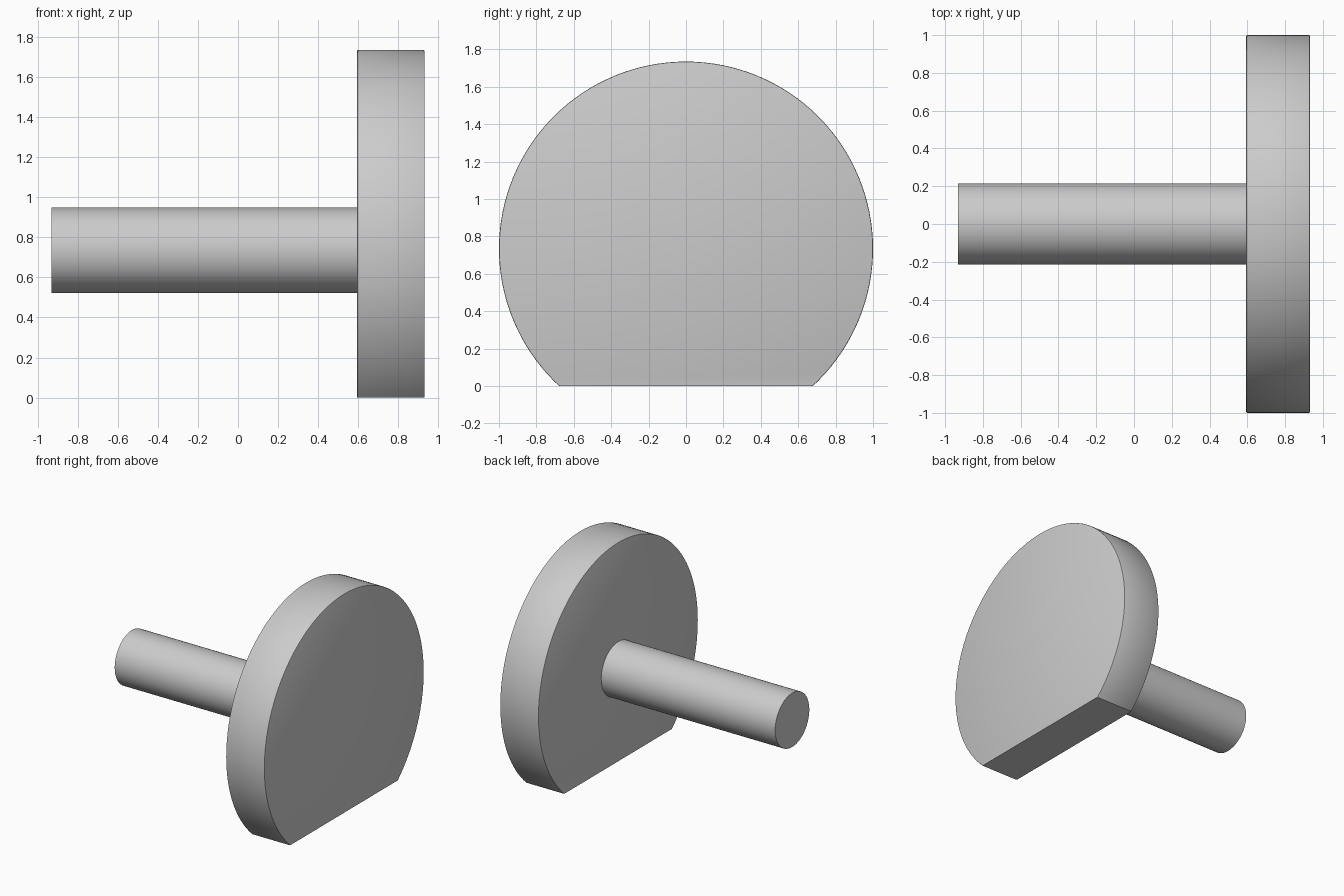
import bpy, bmesh
from math import radians
from mathutils import Matrix, Vector

cube = bpy.data.objects.get("Cube")
if cube:
    bpy.data.objects.remove(cube, do_unlink=True)

AXIS_Z = 0.735

grey = bpy.data.materials.new("light_grey")
grey.use_nodes = True
grey.diffuse_color = (0.6, 0.6, 0.6, 1)
grey.node_tree.nodes["Principled BSDF"].inputs["Base Color"].default_value = (0.6, 0.6, 0.6, 1)


def round_bar(name, x0, x1, radius, sides, rim=0.0, flat_bottom=False):
    """Solid cylinder along x, with optional rim bevel and a flat cut at z = 0."""
    bm = bmesh.new()
    place = Matrix.Translation(((x0 + x1) / 2, 0, AXIS_Z)) @ Matrix.Rotation(radians(90), 4, "Y")
    bmesh.ops.create_cone(bm, cap_ends=True, segments=sides, radius1=radius,
                          radius2=radius, depth=x1 - x0, matrix=place)
    if rim:
        edges = [e for e in bm.edges if any(len(f.verts) > 4 for f in e.link_faces)]
        bmesh.ops.bevel(bm, geom=edges, offset=rim, segments=2, profile=0.5, affect="EDGES")
    if flat_bottom:
        cut = bmesh.ops.bisect_plane(bm, geom=bm.verts[:] + bm.edges[:] + bm.faces[:],
                                     plane_co=Vector(), plane_no=(0, 0, 1), clear_inner=True)
        rim_edges = [g for g in cut["geom_cut"] if isinstance(g, bmesh.types.BMEdge)]
        bmesh.ops.contextual_create(bm, geom=rim_edges)
    bmesh.ops.recalc_face_normals(bm, faces=bm.faces)
    mesh = bpy.data.meshes.new(name)
    bm.to_mesh(mesh)
    bm.free()
    mesh.materials.append(grey)
    obj = bpy.data.objects.new(name, mesh)
    bpy.context.collection.objects.link(obj)
    bpy.ops.object.select_all(action="DESELECT")
    obj.select_set(True)
    bpy.context.view_layer.objects.active = obj
    bpy.ops.object.shade_smooth_by_angle(angle=radians(30))


# Large disc with a softened rim and a flat foot
round_bar("disc_head", 0.594, 0.932, 1.0, 128, rim=0.006, flat_bottom=True)
# Plain shaft, butted against the disc
round_bar("shaft", -0.932, 0.596, 0.214, 96)
